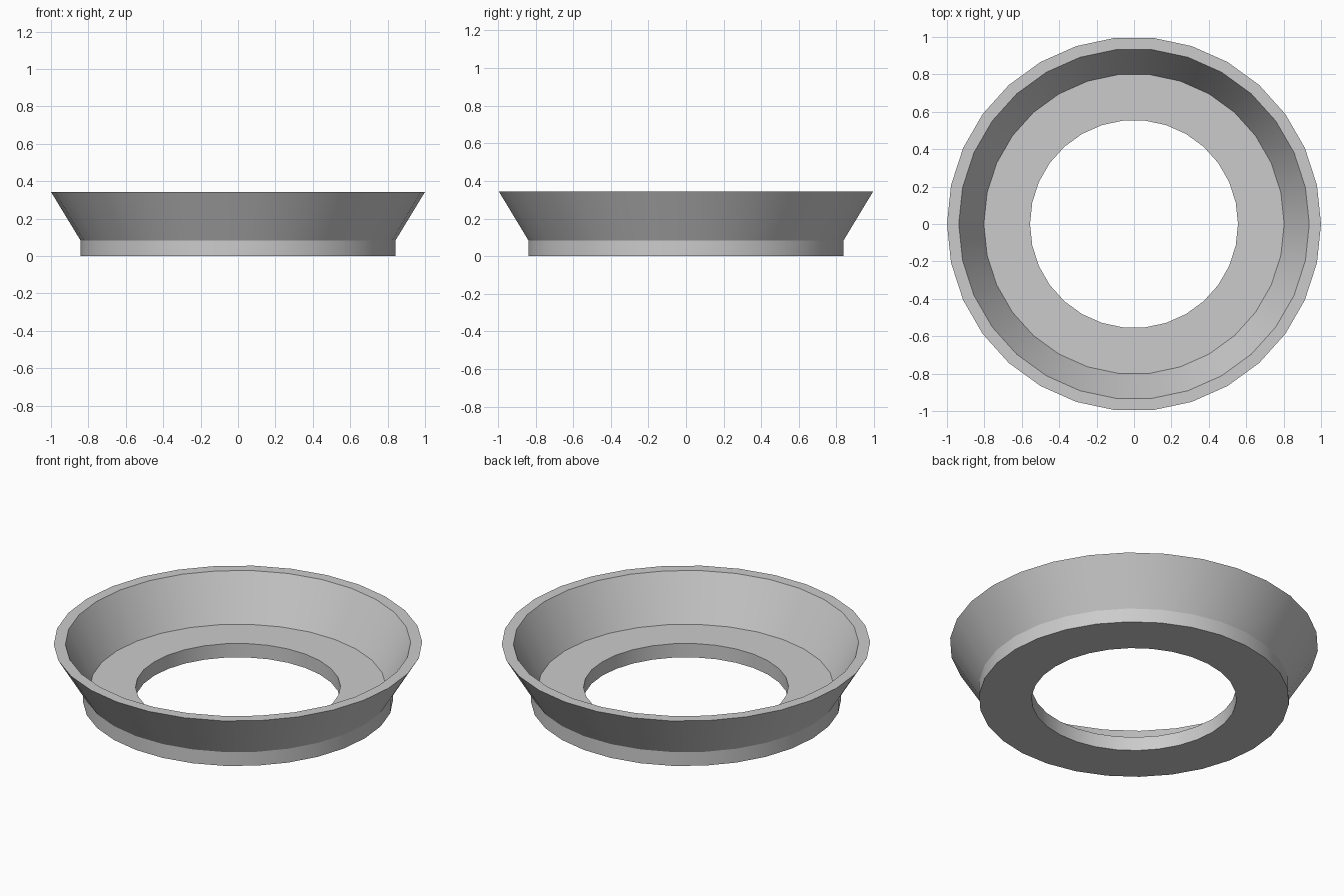
import bpy
import bmesh
from math import cos, sin, tau, radians

cube = bpy.data.objects.get("Cube")
if cube:
    bpy.data.objects.remove(cube, do_unlink=True)

SIDES = 30


def material(name, colour):
    mat = bpy.data.materials.new(name)
    mat.use_nodes = True
    mat.diffuse_color = colour
    mat.node_tree.nodes["Principled BSDF"].inputs["Base Color"].default_value = colour
    return mat


def lathe(name, profile, mat):
    """Revolve a closed (radius, z) outline around the z axis."""
    bm = bmesh.new()
    rings = [[bm.verts.new((r * cos(tau * i / SIDES), r * sin(tau * i / SIDES), z))
              for i in range(SIDES)] for r, z in profile]
    for k, ring in enumerate(rings):
        above = rings[(k + 1) % len(rings)]
        for i in range(SIDES):
            j = (i + 1) % SIDES
            bm.faces.new((ring[i], ring[j], above[j], above[i]))
    bmesh.ops.recalc_face_normals(bm, faces=bm.faces)
    mesh = bpy.data.meshes.new(name)
    bm.to_mesh(mesh)
    bm.free()
    mesh.materials.append(mat)
    obj = bpy.data.objects.new(name, mesh)
    bpy.context.collection.objects.link(obj)
    bpy.ops.object.select_all(action="DESELECT")
    obj.select_set(True)
    bpy.context.view_layer.objects.active = obj
    bpy.ops.object.shade_smooth_by_angle(angle=radians(30))
    return obj


grey = material("plain grey", (0.6, 0.6, 0.6, 1))

# Flat base ring with a flared wall, as one closed outline
base, top = 0.083, 0.343
lathe("flared_ring", [
    (0.556, 0), (0.842, 0),          # underside
    (0.842, base), (1.0, top),       # base edge and outer flare
    (0.937, top), (0.803, base),     # rim and inner flare
    (0.556, base),                   # floor up to the hole
], grey)
